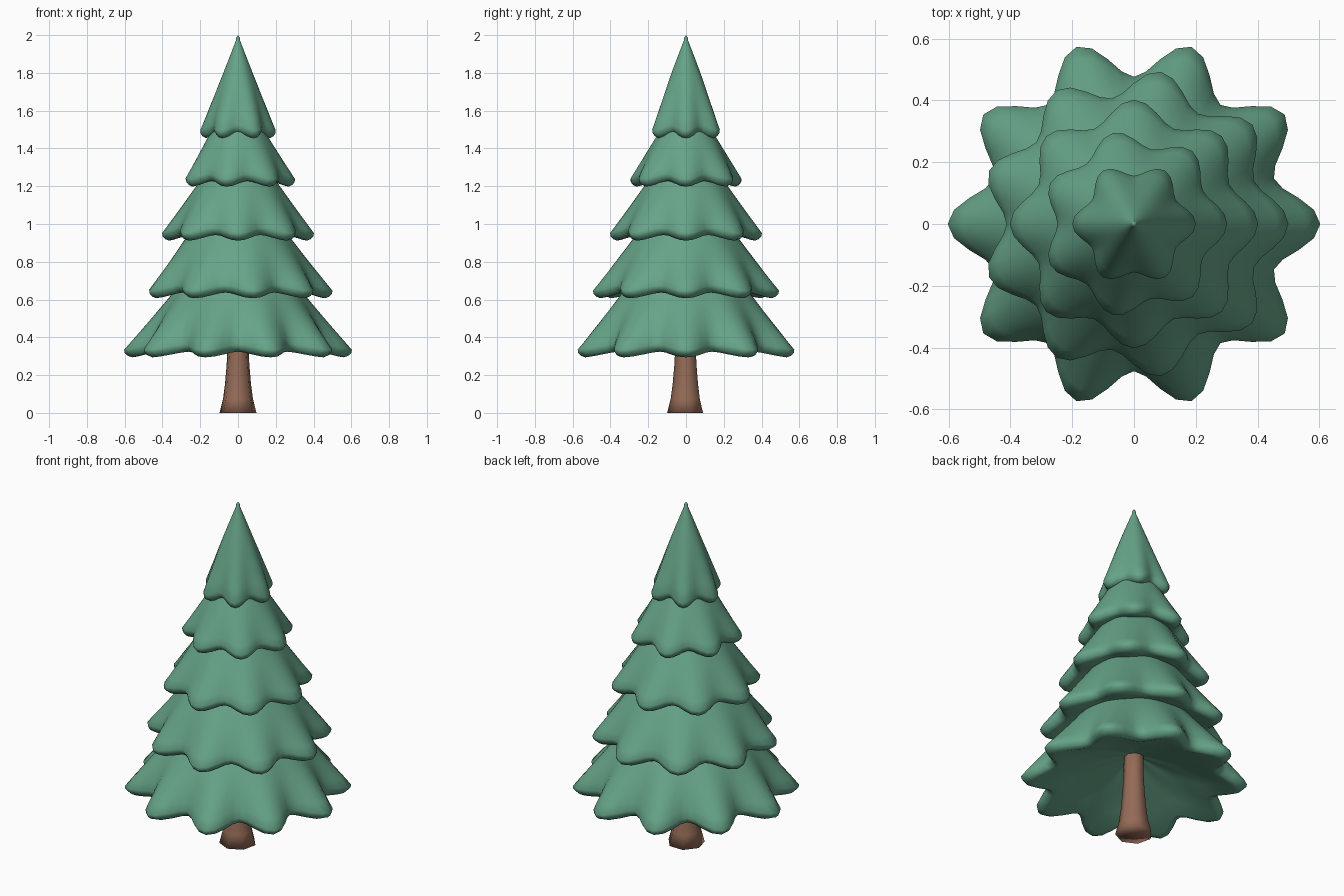
import bpy
import bmesh
import math

if "Cube" in bpy.data.objects:
    bpy.data.objects.remove(bpy.data.objects["Cube"])


def material(name, rgb):
    m = bpy.data.materials.new(name)
    m.diffuse_color = (*rgb, 1.0)
    m.use_nodes = True
    m.node_tree.nodes["Principled BSDF"].inputs["Base Color"].default_value = m.diffuse_color
    return m


GREEN = material("pine_green", (0.133, 0.367, 0.244))
BROWN = material("bark_brown", (0.296, 0.147, 0.095))


def loft(name, rings, mat):
    """Skin a list of closed point rings; a ring of one point closes to a tip."""
    bm = bmesh.new()
    loops = [[bm.verts.new(p) for p in ring] for ring in rings]
    for a, b in zip(loops, loops[1:]):
        n = max(len(a), len(b))
        for i in range(n):
            j = (i + 1) % n
            if len(a) == 1:
                bm.faces.new((a[0], b[j], b[i]))
            elif len(b) == 1:
                bm.faces.new((a[i], a[j], b[0]))
            else:
                bm.faces.new((a[i], a[j], b[j], b[i]))
    bmesh.ops.recalc_face_normals(bm, faces=bm.faces)
    for f in bm.faces:
        f.smooth = True
    mesh = bpy.data.meshes.new(name)
    bm.to_mesh(mesh)
    bm.free()
    mesh.materials.append(mat)
    obj = bpy.data.objects.new(name, mesh)
    bpy.context.collection.objects.link(obj)
    return obj


def lobed_ring(r, z, lobes, depth, lift, segs=8):
    """Ring whose radius dips and whose height rises between the lobes."""
    n = lobes * segs
    ring = []
    for i in range(n):
        a = 2 * math.pi * i / n
        dip = (1 - math.cos(lobes * a)) / 2
        rr = r * (1 - depth * dip)
        ring.append((rr * math.cos(a), rr * math.sin(a), z + lift * dip))
    return ring


def branch_tier(name, lobes, rim, base, top_r, top_z, depth, rise, tip=False):
    k = 0.55 + 0.45 * rim / 0.6            # lip size follows the tier size
    lip_z = base + 0.040
    rings = [[(0, 0, top_z)]]
    if tip:
        rings.append(lobed_ring(0.009, top_z - 0.012, lobes, 0, 0))
    # outer slope, flaring into lobes toward the rim
    steps = 8
    for s in range(steps + 1):
        t = s / steps
        if tip and s == 0:
            t = 0.06
        r = top_r + (rim - top_r) * t
        z = top_z + (lip_z - top_z) * t - 0.004 * math.sin(math.pi * t)
        w = t ** 1.6
        rings.append(lobed_ring(r, z, lobes, depth * w, 0.03 * w))
    # rounded lip
    for dr, dz in ((0.003, 0.024), (0.018, 0.009), (0.042, 0.0), (0.068, 0.004)):
        rings.append(lobed_ring(rim - dr * k, base + dz, lobes, depth, 0.03))
    # hollow underside
    for t in (0.25, 0.5, 0.75, 0.9):
        r = (rim - 0.07 * k) * (1 - t)
        rings.append(lobed_ring(r, base + 0.006 + rise * t, lobes,
                                depth * (1 - t) ** 0.7, 0.03 * (1 - t)))
    rings.append([(0, 0, base + 0.006 + rise)])
    return loft(name, rings, GREEN)


# Five tiers: lobes, rim radius, base height, top radius, top height, dip, hollow
TIERS = [
    ("bottom_branches", 10, 0.603, 0.294, 0.262, 0.735, 0.21, 0.19, False),
    ("lower_branches", 9, 0.500, 0.607, 0.222, 1.000, 0.175, 0.13, False),
    ("middle_branches", 8, 0.402, 0.912, 0.145, 1.310, 0.17, 0.10, False),
    ("upper_branches", 7, 0.302, 1.198, 0.093, 1.570, 0.18, 0.08, False),
    ("top_branches", 6, 0.200, 1.455, 0.00, 2.000, 0.22, 0.05, True),
]
for tier in TIERS:
    branch_tier(*tier).select_set(True)
bpy.context.view_layer.objects.active = bpy.data.objects["top_branches"]
bpy.ops.object.shade_smooth_by_angle(angle=math.radians(60))


# Seven-sided trunk flaring at the foot, softly shaded all over
def trunk_ring(r, z, sides=7):
    return [(r * math.cos(2 * math.pi * i / sides - math.pi / 2),
             r * math.sin(2 * math.pi * i / sides - math.pi / 2), z)
            for i in range(sides)]


trunk_profile = [(0.100, 0.0), (0.081, 0.075), (0.071, 0.15),
                 (0.062, 0.25), (0.056, 0.36), (0.052, 0.60)]
loft("trunk", [[(0, 0, 0)]] + [trunk_ring(r, z) for r, z in trunk_profile]
     + [[(0, 0, 0.60)]], BROWN)
